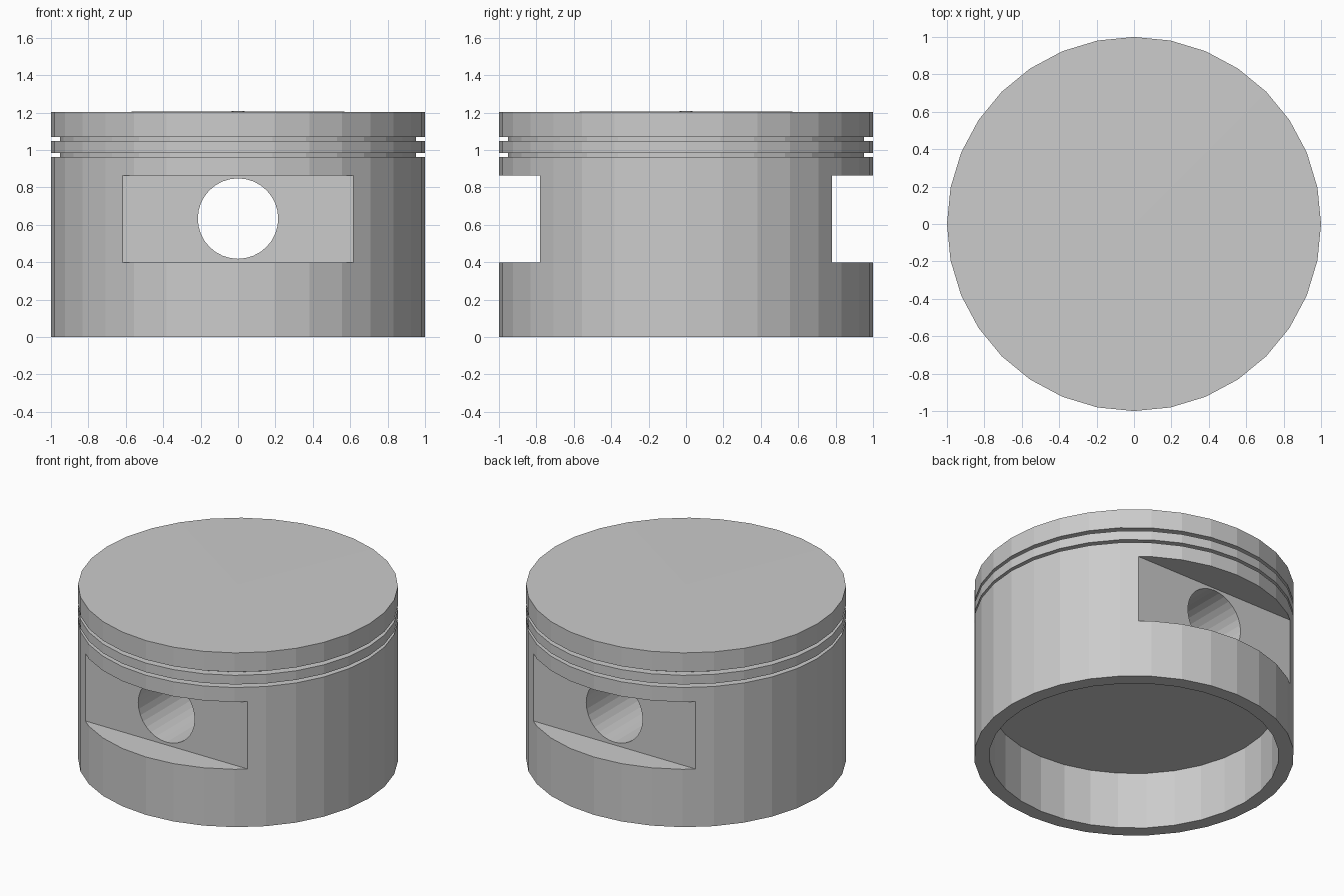
import bpy, bmesh, math
from mathutils import Matrix

if "Cube" in bpy.data.objects:
    bpy.data.objects.remove(bpy.data.objects["Cube"])

SIDES = 32


def make_object(name, bm):
    bmesh.ops.recalc_face_normals(bm, faces=bm.faces)
    mesh = bpy.data.meshes.new(name)
    bm.to_mesh(mesh)
    bm.free()
    obj = bpy.data.objects.new(name, mesh)
    bpy.context.collection.objects.link(obj)
    return obj


def lathe(name, profile):
    bm = bmesh.new()
    verts = [bm.verts.new((r, 0, z)) for r, z in profile]
    edges = [bm.edges.new(pair) for pair in zip(verts, verts[1:])]
    bmesh.ops.spin(bm, geom=verts + edges, cent=(0, 0, 0), axis=(0, 0, 1),
                   angle=math.tau, steps=SIDES)
    bmesh.ops.remove_doubles(bm, verts=bm.verts, dist=0.0005)
    return make_object(name, bm)


def cut(target, cutter):
    mod = target.modifiers.new(cutter.name, 'BOOLEAN')
    mod.operation = 'DIFFERENCE'
    mod.solver = 'EXACT'
    mod.object = cutter
    cutter.hide_render = True
    cutter.display_type = 'WIRE'
    cutter.hide_set(True)


# Piston body: hollow skirt, two ring grooves, barely domed crown
piston = lathe("piston_body", [
    (0, 0.393), (0.905, 0.393), (0.905, 0), (1, 0),
    (1, 0.963), (0.952, 0.963), (0.952, 0.984), (1, 0.984),
    (1, 1.047), (0.952, 1.047), (0.952, 1.07), (1, 1.07),
    (1, 1.202), (0, 1.207)])

# Flat pockets on the front and back
for name, side in (("front_pocket_cutter", -1), ("back_pocket_cutter", 1)):
    bm = bmesh.new()
    bmesh.ops.create_cube(bm, size=1, matrix=Matrix.Translation((0, side * 1.03, 0.631))
                          @ Matrix.Diagonal((1.6, 0.5, 0.464, 1)))
    cut(piston, make_object(name, bm))

# Pin bore running front to back
bm = bmesh.new()
bmesh.ops.create_cone(bm, cap_ends=True, segments=SIDES, radius1=0.215, radius2=0.215,
                      depth=2.4, matrix=Matrix.Translation((0, 0, 0.633))
                      @ Matrix.Rotation(math.pi / 2, 4, 'X'))
cut(piston, make_object("pin_bore_cutter", bm))
